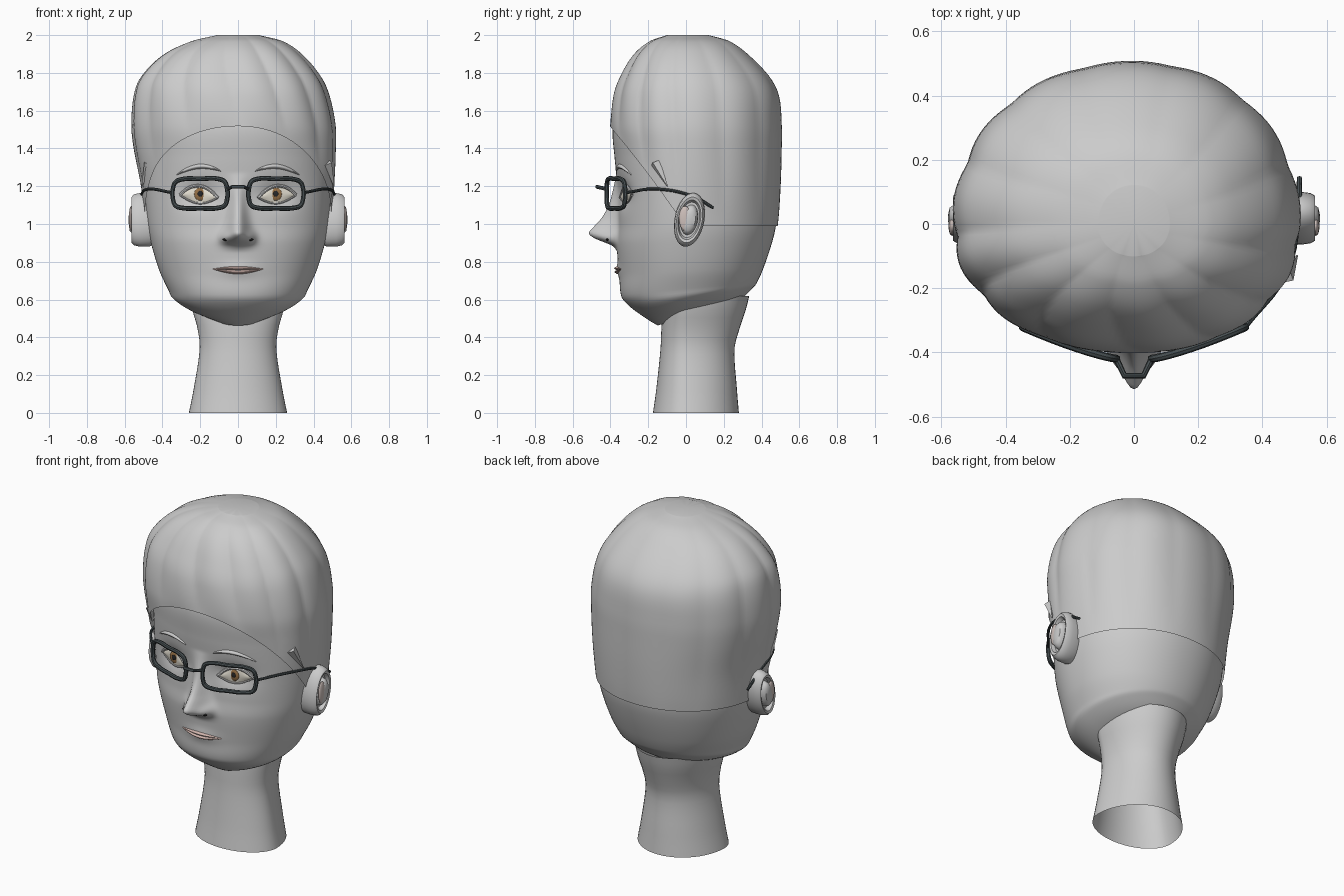
import bpy, bmesh
from math import sin, cos, pi, exp, copysign
from mathutils import Vector, Matrix
from mathutils.bvhtree import BVHTree

if "Cube" in bpy.data.objects:
    bpy.data.objects.remove(bpy.data.objects["Cube"])


def mat(name, rgb):
    m = bpy.data.materials.new(name)
    m.diffuse_color = (*rgb, 1)
    m.use_nodes = True
    m.node_tree.nodes["Principled BSDF"].inputs["Base Color"].default_value = m.diffuse_color
    return m


DARK = mat("dark_frame", (0.06, 0.075, 0.08))
WHITE = mat("eye_white", (0.8, 0.76, 0.66))
BROWN = mat("iris_brown", (0.3, 0.16, 0.06))
BLACK = mat("pupil_black", (0.02, 0.02, 0.02))
LIP = mat("lip_pink", (0.62, 0.45, 0.41))
INNER = mat("ear_pink", (0.62, 0.53, 0.5))


def finish(name, bm, material=None, mirror=False, angle=40):
    bmesh.ops.recalc_face_normals(bm, faces=bm.faces)
    me = bpy.data.meshes.new(name)
    bm.to_mesh(me)
    bm.free()
    ob = bpy.data.objects.new(name, me)
    bpy.context.collection.objects.link(ob)
    if material:
        me.materials.append(material)
    bpy.ops.object.select_all(action='DESELECT')
    ob.select_set(True)
    bpy.context.view_layer.objects.active = ob
    bpy.ops.object.shade_smooth_by_angle(angle=angle * pi / 180)
    if mirror:
        ob.modifiers.new("mirror", 'MIRROR')
    return ob


def grid(rows, closed=True, tip=None):
    """Skin a list of point rows, optionally closing round and ending in a tip."""
    bm = bmesh.new()
    vs = [[bm.verts.new(p) for p in r] for r in rows]
    n = len(rows[0])
    for a, b in zip(vs, vs[1:]):
        for i in range(n if closed else n - 1):
            j = (i + 1) % n
            bm.faces.new((a[i], a[j], b[j], b[i]))
    if tip:
        t = bm.verts.new(tip)
        for i in range(n):
            bm.faces.new((vs[-1][i], vs[-1][(i + 1) % n], t))
    return bm


def sample(tab, x):
    """Smooth interpolation of a table whose first column is the parameter."""
    x = min(max(x, tab[0][0]), tab[-1][0])
    i = next(k for k in range(len(tab) - 1) if x <= tab[k + 1][0])
    a, b = tab[i], tab[i + 1]
    p, q = tab[max(i - 1, 0)], tab[min(i + 2, len(tab) - 1)]
    h = b[0] - a[0]
    f = (x - a[0]) / h
    out = []
    for c in range(1, len(a)):
        m0 = (b[c] - p[c]) / (b[0] - p[0]) * h
        m1 = (q[c] - a[c]) / (q[0] - a[0]) * h
        d = b[c] - a[c]
        out.append(a[c] + f * (m0 + f * (3 * d - 2 * m0 - m1 + f * (m0 + m1 - 2 * d))))
    return out


def ring(a, right, left, front, back, n=2.1):
    c, s = cos(a), sin(a)
    px = copysign(abs(c) ** (2 / n), c)
    py = copysign(abs(s) ** (2 / n), s)
    return px * (right if c > 0 else left), abs(py) * (front if s < 0 else back)


def angles(n, k):
    """Angles round the head, packed closer together at the front."""
    return [-pi / 2 + u - k * sin(u) for u in (2 * pi * i / n for i in range(n))]


# head: parameter z, tilt, half width, front y, back y
HEAD = [(.505, .28, .12, -.15, .25), (.55, .2, .25, -.22, .30), (.61, .15, .345, -.30, .355),
        (.65, .1, .368, -.342, .375), (.75, .04, .415, -.352, .41), (.9, 0, .461, -.368, .455),
        (1.0, 0, .48, -.36, .477), (1.2, 0, .495, -.363, .485), (1.35, 0, .495, -.378, .485),
        (1.5, 0, .495, -.388, .48), (1.62, 0, .46, -.36, .45)]
# nose: z, projection, breadth
NOSE = [(.855, 0, .07), (.885, .022, .07), (.905, .07, .065), (.925, .118, .06), (.95, .15, .055),
        (.98, .132, .052), (1.03, .088, .045), (1.1, .05, .04), (1.18, .025, .04), (1.27, 0, .05)]


def bump(x, z, cx, cz, sx, sz):
    return exp(-((abs(x) - cx) / sx) ** 2 - ((z - cz) / sz) ** 2)


rows = []
for i in range(111):
    t = .505 + 1.115 * i / 110
    tilt, w, f, b = sample(HEAD, t)
    row = []
    for a in angles(144, .5):
        x, y = ring(a, w, w, f, b)
        z = t + tilt * y
        if y < 0:
            d, s = sample(NOSE, z)
            y -= d * exp(-(x / s) ** 2)
            y -= .03 * bump(x, z, .065, .93, .03, .03)       # nostril wings
            y += .03 * bump(x, z, .2, 1.155, .1, .065)       # eye sockets
            y -= .012 * bump(x, z, 0, .755, .1, .04)         # mouth
        row.append((x, y, z))
    rows.append(row)
bm = grid(rows)
face_tree = BVHTree.FromBMesh(bm)
finish("head", bm, angle=60)


def surf(x, z):
    hit = face_tree.ray_cast(Vector((x, -2, z)), Vector((0, 1, 0)))[0]
    return hit.y


# neck: z, half width, front y, back y
NECK = [(0, .26, -.175, .28), (.12, .236, -.158, .27), (.34, .203, -.135, .257),
        (.45, .215, -.13, .285), (.55, .243, -.12, .318), (.62, .255, -.1, .335)]
rows = []
for i in range(17):
    z = .62 * i / 16
    w, f, b = sample(NECK, z)
    rows.append([(*ring(a, w, w, f, b, 2), z) for a in angles(48, 0)])
finish("neck", grid(rows))

# hair: z, right, left, front, back
HAIR = [(.95, .488, .488, -.37, .475), (1.0, .492, .492, -.372, .487), (1.2, .508, .512, -.378, .5),
        (1.4, .515, .55, -.393, .505), (1.52, .513, .562, -.402, .505), (1.68, .48, .55, -.383, .49),
        (1.78, .435, .512, -.345, .44), (1.9, .335, .39, -.27, .325), (1.97, .23, .24, -.185, .225),
        (2.0, .11, .11, -.1, .12)]
rows = []
az = angles(160, .25)
for i in range(41):
    s = i / 40
    row = []
    for a in az:
        y0 = ring(a, *sample(HAIR, 1.4))[1]
        z0 = .99 + max(0, -y0 - .005) * 1.36
        z = z0 + (2.0 - z0) * sin(s * pi / 2)
        x, y = ring(a, *sample(HAIR, z))
        front = .5 - .5 * sin(a)
        wave = (.006 + .018 * front) * sin(pi * s) ** .8
        k = 1 + wave * (abs(sin(6.5 * a + 2.2 * s * front + .6)) * 1.6 - 1) * 1.3
        row.append((x * k, y * k, z))
    rows.append(row)
finish("hair", grid(rows, tip=(0, 0, 2.0)), angle=60)


def patch(name, x0, x1, lo, hi, off, bulge, material=None, mirror=True):
    """A domed patch lying on the face between two edge curves."""
    rows = []
    for i in range(25):
        u = .002 + .996 * i / 24
        x = x0 + (x1 - x0) * u
        row = []
        for j in range(9):
            v = j / 8
            z = lo(u) + (hi(u) - lo(u)) * v
            row.append((x, surf(x, z) - off - bulge * sin(pi * u) ** .5 * sin(pi * v), z))
        rows.append(row)
    finish(name, grid(rows, closed=False), material, mirror, 60)


def blob(name, centre, scale, material=None, mirror=True):
    bm = bmesh.new()
    m = Matrix.Translation(centre) @ Matrix.Diagonal((*scale, 1))
    bmesh.ops.create_uvsphere(bm, u_segments=20, v_segments=12, radius=1, matrix=m)
    return finish(name, bm, material, mirror)


def tube(name, pts, r, material=None, closed=False, mirror=True, smooth=True):
    cu = bpy.data.curves.new(name, 'CURVE')
    cu.dimensions = '3D'
    cu.bevel_depth, cu.bevel_resolution, cu.use_fill_caps = r, 2, True
    cu.resolution_u = 5
    sp = cu.splines.new('BEZIER')
    sp.bezier_points.add(len(pts) - 1)
    for bp, p in zip(sp.bezier_points, pts):
        bp.co = p
        bp.handle_left_type = bp.handle_right_type = 'AUTO' if smooth else 'VECTOR'
    sp.use_cyclic_u = closed
    tmp = bpy.data.objects.new(name + "_path", cu)
    bpy.context.collection.objects.link(tmp)
    bpy.context.view_layer.update()
    me = bpy.data.meshes.new_from_object(tmp.evaluated_get(bpy.context.evaluated_depsgraph_get()))
    bpy.data.objects.remove(tmp)
    bm = bmesh.new()
    bm.from_mesh(me)
    bpy.data.meshes.remove(me)
    finish(name, bm, material, mirror)


# eyes, lids, brows
def lid_top(u): return 1.138 + .015 * u + .056 * sin(pi * u) ** .8


def lid_low(u): return 1.138 + .015 * u - .036 * sin(pi * u)


patch("eye", .107, .307, lid_low, lid_top, .004, .016, WHITE)
ey = surf(.2, 1.158)
blob("iris", (.2, ey - .018, 1.158), (.032, .008, .034), BROWN)
blob("pupil", (.2, ey - .025, 1.16), (.014, .004, .015), BLACK)
for nm, fn, r in (("upper_eyelid", lid_top, .009), ("lower_eyelid", lid_low, .005)):
    tube(nm, [(.107 + .2 * u, surf(.107 + .2 * u, fn(u)) - .006, fn(u))
              for u in (0, .2, .4, .6, .8, 1)], r)
patch("eyebrow", .09, .325, lambda u: 1.278 - .02 * u + .024 * sin(pi * u),
      lambda u: 1.28 - .02 * u + .047 * sin(pi * u) ** .8, .003, .012)

# mouth and nostrils
patch("upper_lip", -.132, .132, lambda u: .762 - .006 * sin(pi * u),
      lambda u: .763 + .013 * sin(pi * u), .002, .012, LIP, False)
patch("lower_lip", -.132, .132, lambda u: .76 - .025 * sin(pi * u),
      lambda u: .762 - .007 * sin(pi * u), .002, .012, LIP, False)
blob("nostril", (.066, surf(.066, .915) + .002, .917), (.017, .008, .006), BLACK)

# ears: stepped oval discs
EAR = [(.9, .44), (1, .47), (1, .52), (.95, .55), (.85, .564), (.74, .56), (.66, .538),
       (.56, .538), (.52, .56), (.4, .574), (.2, .578)]
rows = [[(x, .018 + r * (.08 * cos(a) + .02 * sin(a)), 1.022 + .142 * r * sin(a))
         for a in angles(40, 0)] for r, x in EAR]
finish("ear", grid(rows, tip=(.58, .018, 1.022)), mirror=True)
blob("inner_ear", (.566, -.005, 1.03), (.012, .032, .065), INNER)

# hair tufts in front of the ears
base, tip = Vector((.472, -.162, 1.325)), Vector((.508, -.098, 1.2))
bm = bmesh.new()
d = tip - base
bmesh.ops.create_cone(bm, cap_ends=True, segments=4, radius1=.028, radius2=.003, depth=d.length,
                      matrix=Matrix.Translation((base + tip) / 2) @ d.to_track_quat('Z', 'Y').to_matrix().to_4x4())
finish("hair_tuft", bm, mirror=True, angle=20)


# glasses
def lens_y(x): return -.42 + .1 * ((x - .05) / .3) ** 1.3


RIM = [(.06, 1.12), (.06, 1.2), (.072, 1.225), (.1, 1.238), (.2, 1.239), (.3, 1.236), (.33, 1.222),
       (.343, 1.195), (.343, 1.125), (.33, 1.097), (.3, 1.086), (.2, 1.083), (.1, 1.086), (.072, 1.097)]
tube("glasses_rim", [(x, lens_y(x), z) for x, z in RIM], .0125, DARK, closed=True)
tube("glasses_bridge", [(-.055, -.42, 1.185), (-.03, -.472, 1.197), (.03, -.472, 1.197), (.055, -.42, 1.185)],
     .01, DARK, mirror=False, smooth=False)
tube("glasses_temple", [(.345, -.322, 1.165), (.475, -.15, 1.185), (.512, .04, 1.145), (.515, .145, 1.085)],
     .008, DARK)
